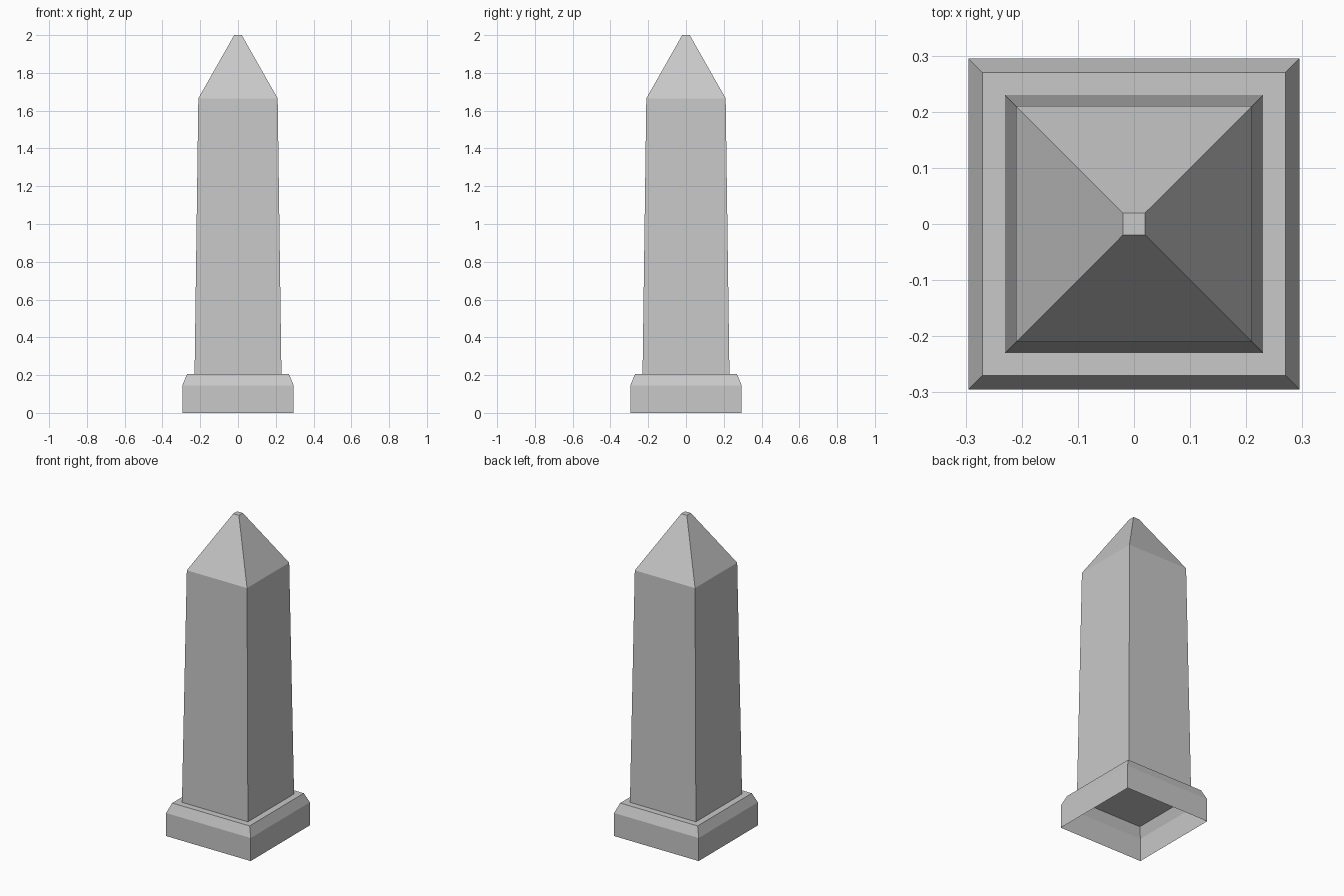
import bpy
import bmesh

# Remove the default cube
default = bpy.data.objects.get("Cube")
if default:
    bpy.data.objects.remove(default, do_unlink=True)

# Plain stone
stone = bpy.data.materials.new("grey_stone")
stone.use_nodes = True
colour = (0.58, 0.58, 0.58, 1.0)
stone.diffuse_color = colour
stone.node_tree.nodes["Principled BSDF"].inputs["Base Color"].default_value = colour

CORNERS = ((-1, -1), (1, -1), (1, 1), (-1, 1))


def square_loft(name, profile):
    """Join square rings given as (half width, height), closing only the top."""
    bm = bmesh.new()
    rings = [[bm.verts.new((x * half, y * half, z)) for x, y in CORNERS]
             for half, z in profile]
    for low, high in zip(rings, rings[1:]):
        for i in range(4):
            j = (i + 1) % 4
            bm.faces.new((low[i], low[j], high[j], high[i]))
    bm.faces.new(rings[-1])
    mesh = bpy.data.meshes.new(name)
    bm.to_mesh(mesh)
    bm.free()
    mesh.materials.append(stone)
    obj = bpy.data.objects.new(name, mesh)
    bpy.context.collection.objects.link(obj)
    return obj


# Plinth: hollow underneath, with a chamfered upper edge
square_loft("plinth", [(0.295, 0), (0.295, 0.145), (0.27, 0.205)])

# Tapered shaft rising into a pyramid with a small flat tip
square_loft("obelisk_shaft", [(0.23, 0.205), (0.21, 1.665), (0.02, 2)])
